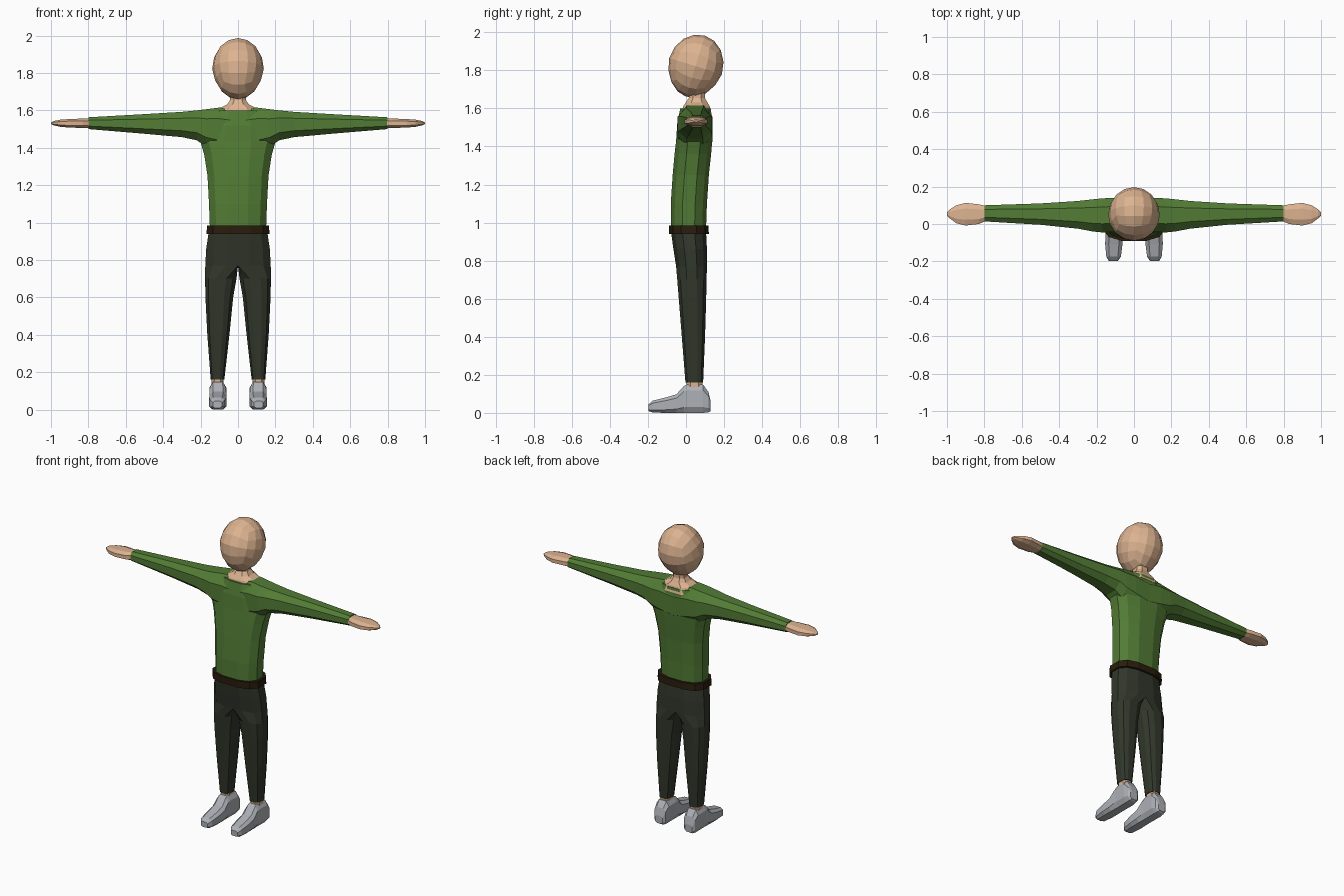
import bpy, bmesh
from math import sin, cos, pi, copysign
from mathutils import Matrix, Vector

cube = bpy.data.objects.get("Cube")
if cube:
    bpy.data.objects.remove(cube)


def material(name, r, g, b):
    m = bpy.data.materials.new(name)
    m.use_nodes = True
    m.diffuse_color = (r, g, b, 1)
    node = m.node_tree.nodes["Principled BSDF"]
    node.inputs["Base Color"].default_value = (r, g, b, 1)
    node.inputs["Roughness"].default_value = 0.8
    return m


skin = material("skin", 0.72, 0.45, 0.28)
green = material("shirt green", 0.085, 0.2, 0.035)
dark = material("trouser grey green", 0.031, 0.038, 0.024)
brown = material("belt brown", 0.022, 0.012, 0.004)
grey = material("shoe grey", 0.42, 0.44, 0.47)


def finish(name, bm, mat, mirror=False):
    bmesh.ops.recalc_face_normals(bm, faces=bm.faces)
    mesh = bpy.data.meshes.new(name)
    bm.to_mesh(mesh)
    bm.free()
    mesh.materials.append(mat)
    ob = bpy.data.objects.new(name, mesh)
    bpy.context.collection.objects.link(ob)
    if mirror:
        ob.modifiers.new("Mirror", 'MIRROR')
    return ob


def loft(name, mat, axis, rings, sides=8, power=0.8, mirror=False, clamp=False):
    """Skin rounded sections; each ring is (position, a_min, a_max, b_min, b_max)."""
    bm = bmesh.new()
    loops = []
    k = cos(pi / sides)
    for t, a0, a1, b0, b1 in rings:
        loop = []
        for i in range(sides):
            ang = 2 * pi * (i + 0.5) / sides
            u, v = [copysign(abs(w / k) ** power, w) for w in (cos(ang), sin(ang))]
            a = (a0 + a1) / 2 + u * (a1 - a0) / 2
            b = (b0 + b1) / 2 + v * (b1 - b0) / 2
            if clamp:
                a = max(a, 0)
            co = {'X': (t, a, b), 'Y': (a, t, b), 'Z': (a, b, t)}[axis]
            loop.append(bm.verts.new(co))
        loops.append(loop)
    for p, q in zip(loops, loops[1:]):
        for i in range(sides):
            j = (i + 1) % sides
            bm.faces.new((p[i], p[j], q[j], q[i]))
    bm.faces.new(loops[0])
    bm.faces.new(loops[-1])
    bmesh.ops.recalc_face_normals(bm, faces=bm.faces)
    # Faces lying on the mirror plane are never seen
    inner = [f for f in bm.faces if all(abs(v.co.x) < 1e-5 for v in f.verts)]
    bmesh.ops.delete(bm, geom=inner, context='FACES')
    return finish(name, bm, mat, mirror)


# Shirt: body and sleeves
loft("shirt_body", green, 'Z', [
    (0.96, -.15, .15, -.08, .105),
    (1.10, -.155, .155, -.08, .11),
    (1.25, -.163, .163, -.07, .12),
    (1.36, -.18, .18, -.06, .132),
    (1.43, -.2, .2, -.052, .138),
    (1.52, -.19, .19, -.046, .138),
    (1.60, -.12, .12, -.03, .13)], sides=12)
loft("sleeves", green, 'X', [
    (0, -.04, .138, 1.36, 1.606),
    (.10, -.042, .14, 1.38, 1.615),
    (.17, -.045, .137, 1.405, 1.606),
    (.22, -.04, .132, 1.44, 1.60),
    (.30, -.025, .123, 1.457, 1.592),
    (.50, -.004, .11, 1.475, 1.58),
    (.80, .014, .1, 1.5, 1.563)], mirror=True)

# Hands
loft("hands", skin, 'X', [
    (.79, .017, .097, 1.505, 1.558),
    (.83, .0, .105, 1.506, 1.556),
    (.90, -.008, .113, 1.508, 1.554),
    (.95, .004, .1, 1.512, 1.55),
    (.985, .03, .078, 1.52, 1.543),
    (1.0, .045, .063, 1.527, 1.535)], mirror=True)

# Neck flaring into the collar opening
loft("neck", skin, 'Z', [
    (1.57, -.12, .12, -.025, .135),
    (1.61, -.1, .1, -.015, .125),
    (1.632, -.058, .058, .0, .112),
    (1.655, -.042, .042, .015, .1),
    (1.73, -.04, .04, .02, .1)])

# Head: rounded cube, narrower at the chin, tilted back
bm = bmesh.new()
bmesh.ops.create_cube(bm, size=2)
bmesh.ops.subdivide_edges(bm, edges=bm.edges[:], cuts=3, use_grid_fill=True)
tilt = Matrix.Rotation(-0.3, 3, 'X')
for v in bm.verts:
    d = Vector([sin(c * pi / 4) / cos(c * pi / 4) for c in v.co]).normalized()
    taper = 1 + 0.1 * min(d.z, 0)
    v.co = tilt @ Vector((d.x * .138 * taper, d.y * .145 * taper, d.z * .168))
    v.co += Vector((0, .05, 1.822))
finish("head", bm, skin)

# Trousers: one half, mirrored into hips and two legs
loft("trousers", dark, 'Z', [
    (.16, .073, .146, -.003, .09),
    (.40, .046, .164, -.022, .1),
    (.60, .026, .174, -.038, .106),
    (.70, .008, .176, -.046, .108),
    (.77, -.175, .175, -.052, .11),
    (.86, -.17, .17, -.066, .11),
    (.96, -.155, .155, -.08, .105)], sides=12, mirror=True, clamp=True)

# Belt
loft("belt", brown, 'Z', [
    (.94, -.168, .168, -.09, .12),
    (.985, -.166, .166, -.09, .118)], sides=12, power=0.7)

# Ankles and shoes
loft("ankles", skin, 'Z', [
    (.12, .078, .141, .002, .086),
    (.17, .078, .141, .002, .086)], mirror=True)
loft("shoes", grey, 'Y', [
    (-.197, .085, .135, .01, .045),
    (-.175, .07, .148, .002, .064),
    (-.11, .062, .154, 0, .08),
    (-.05, .062, .153, 0, .098),
    (-.01, .064, .151, 0, .142),
    (.01, .064, .151, 0, .15),
    (.09, .062, .153, 0, .148),
    (.118, .068, .148, .003, .11),
    (.13, .082, .136, .01, .06)], power=0.6, mirror=True)
